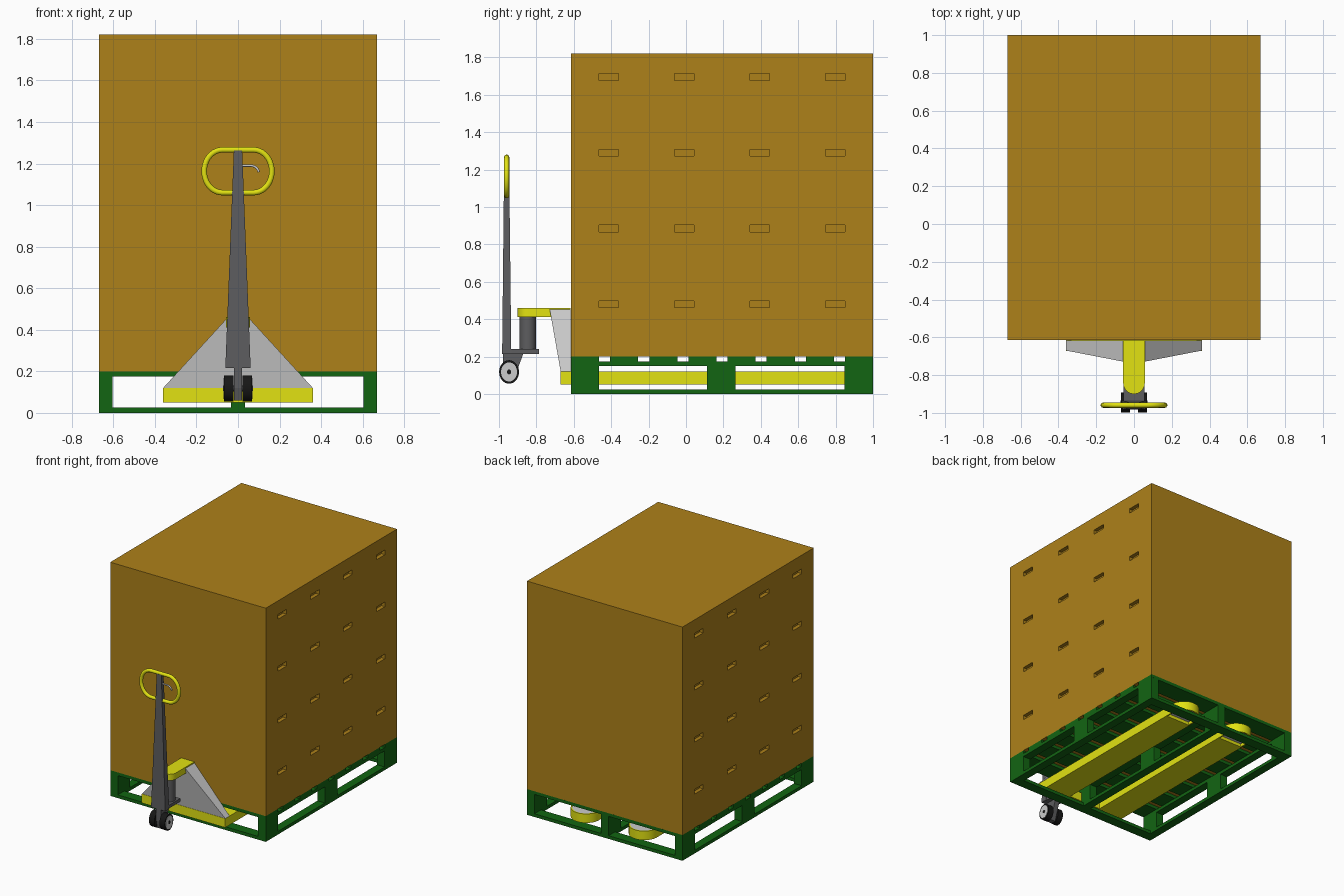
import bpy, bmesh, math
from mathutils import Vector

if "Cube" in bpy.data.objects:
    bpy.data.objects.remove(bpy.data.objects["Cube"])


def material(name, rgb):
    m = bpy.data.materials.new(name)
    m.diffuse_color = (*rgb, 1)
    m.use_nodes = True
    m.node_tree.nodes["Principled BSDF"].inputs["Base Color"].default_value = m.diffuse_color
    return m


GREEN = material("green_paint", (0.006, 0.13, 0.006))
BROWN = material("cardboard", (0.42, 0.22, 0.01))
YELLOW = material("yellow_paint", (0.76, 0.76, 0.006))
DARK = material("dark_steel", (0.11, 0.11, 0.115))
BLACK = material("rubber", (0.008, 0.008, 0.008))


def finish(name, bm, mat=None, smooth=False):
    bmesh.ops.recalc_face_normals(bm, faces=bm.faces)
    me = bpy.data.meshes.new(name)
    bm.to_mesh(me)
    bm.free()
    ob = bpy.data.objects.new(name, me)
    bpy.context.collection.objects.link(ob)
    if mat:
        me.materials.append(mat)
    if smooth:
        bpy.ops.object.select_all(action='DESELECT')
        ob.select_set(True)
        bpy.context.view_layer.objects.active = ob
        bpy.ops.object.shade_smooth_by_angle(angle=math.radians(35))
    return ob


def add_box(bm, x0, x1, y0, y1, z0, z1):
    vs = bmesh.ops.create_cube(bm, size=1)["verts"]
    for v in vs:
        v.co = ((x0 + x1) / 2 + v.co.x * (x1 - x0),
                (y0 + y1) / 2 + v.co.y * (y1 - y0),
                (z0 + z1) / 2 + v.co.z * (z1 - z0))


def boxes(name, dims, mat=None):
    bm = bmesh.new()
    for d in dims:
        add_box(bm, *d)
    return finish(name, bm, mat)


def prism(name, pts, axis, a, b, mat=None, smooth=False):
    """Extrude an outline along x (pts are y,z) or z (pts are x,y)."""
    bm = bmesh.new()
    place = (lambda p, t: (t, *p)) if axis == 'x' else (lambda p, t: (*p, t))
    f = bm.faces.new([bm.verts.new(place(p, a)) for p in pts])
    ext = bmesh.ops.extrude_face_region(bm, geom=[f])["geom"]
    vec = Vector((b - a, 0, 0) if axis == 'x' else (0, 0, b - a))
    bmesh.ops.translate(bm, vec=vec, verts=[v for v in ext if isinstance(v, bmesh.types.BMVert)])
    return finish(name, bm, mat, smooth)


def arc(cx, cy, rx, ry, d0, d1, n):
    return [(cx + rx * math.cos(math.radians(d0 + (d1 - d0) * i / n)),
             cy + ry * math.sin(math.radians(d0 + (d1 - d0) * i / n))) for i in range(n + 1)]


def ellipse(cx, cy, rx, ry, n=32):
    return arc(cx, cy, rx, ry, 0, 360, n)[:-1]


def loft(name, rings, mat=None):
    """Join equal-sized vertex rings, capped at both ends."""
    bm = bmesh.new()
    vs = [[bm.verts.new(p) for p in r] for r in rings]
    n = len(vs[0])
    for lo, hi in zip(vs, vs[1:]):
        for i in range(n):
            bm.faces.new((lo[i], lo[(i + 1) % n], hi[(i + 1) % n], hi[i]))
    bm.faces.new(vs[0])
    bm.faces.new(vs[-1])
    return finish(name, bm, mat)


def rect(hx, y0, y1, z):
    return [(-hx, y0, z), (hx, y0, z), (hx, y1, z), (-hx, y1, z)]


def tube(name, pts, r, cyclic, mat=None):
    cu = bpy.data.curves.new(name, 'CURVE')
    cu.dimensions = '3D'
    cu.bevel_depth = r
    cu.bevel_resolution = 3
    cu.use_fill_caps = True
    sp = cu.splines.new('POLY')
    sp.points.add(len(pts) - 1)
    for p, co in zip(sp.points, pts):
        p.co = (*co, 1)
    sp.use_cyclic_u = cyclic
    sp.use_smooth = True
    ob = bpy.data.objects.new(name, cu)
    bpy.context.collection.objects.link(ob)
    if mat:
        cu.materials.append(mat)


# --- pallet ---
W, F, B = 0.67, -0.615, 1.0
COLS = [(-W, -0.605), (-0.033, 0.033), (0.605, W)]
ROWS = [(F, -0.465), (0.113, 0.265), (0.847, B)]
boxes("pallet_runners", [(*c, F, B, 0, 0.025) for c in COLS], GREEN)
boxes("pallet_end_boards", [(a, b, *y, 0, 0.025)
      for a, b in ((-0.605, -0.033), (0.033, 0.605))
      for y in ((F, F + 0.08), (B - 0.08, B))], GREEN)
boxes("pallet_blocks", [(*c, *r, 0.025, 0.15) for c in COLS for r in ROWS], GREEN)
boxes("pallet_stringers", [(*c, F, B, 0.15, 0.175) for c in COLS], GREEN)
boxes("pallet_slats", [(-W, W, F + i * 0.2093, F + 0.15 + i * 0.2093, 0.175, 0.2)
      for i in range(8)], GREEN)

# --- stacked load with hand holes down both sides ---
load = boxes("load", [(-W, W, F, B, 0.2, 1.82)], BROWN)
holes = []
for s in (-1, 1):
    for i in range(4):
        for j in range(4):
            y = F + (i + 0.5) * 0.40375
            z = 0.2 + j * 0.405 + 0.28
            holes.append((s * W - 0.03, s * W + 0.03, y - 0.053, y + 0.053, z - 0.018, z + 0.018))
cutter = boxes("hand_hole_cutter", holes, BROWN)
cutter.hide_render = True
cutter.hide_viewport = True
cut = load.modifiers.new("hand_holes", 'BOOLEAN')
cut.operation = 'DIFFERENCE'
cut.solver = 'EXACT'
cut.object = cutter

# --- lifting forks with rounded open tips ---
boxes("fork_crossbar", [(-0.36, 0.36, -0.672, -0.56, 0.05, 0.12)], YELLOW)
for side, s in (("left", -1), ("right", 1)):
    x = s * 0.25
    boxes(f"fork_{side}", [(x - 0.11, x + 0.11, -0.56, 0.8, 0.05, 0.12)], YELLOW)
    rim = ([(x + 0.11, 0.8)] + arc(x, 0.87, 0.11, 0.11, 0, 180, 20) + [(x - 0.11, 0.8)]
           + [(x - 0.1, 0.8)] + arc(x, 0.87, 0.1, 0.1, 180, 0, 20) + [(x + 0.1, 0.8)])
    prism(f"fork_tip_{side}", rim, 'z', 0.05, 0.12, YELLOW, True)
    prism(f"fork_tip_plate_{side}",
          [(x + 0.1, 0.8)] + arc(x, 0.87, 0.1, 0.1, 0, 180, 20) + [(x - 0.1, 0.8)],
          'z', 0.075, 0.119)

# --- sloping body and yellow head arm ---
loft("body_panel", [rect(0.36, -0.67, F - 0.002, 0.12), rect(0.05, -0.73, F - 0.002, 0.459)])
prism("head_arm", [(-0.057, F - 0.003)] + arc(0, -0.843, 0.057, 0.057, 180, 360, 16)
      + [(0.057, F - 0.003)], 'z', 0.412, 0.461, YELLOW, True)

# --- pump and steering bracket ---
prism("pump_cylinder", ellipse(0, -0.846, 0.043, 0.043), 'z', 0.235, 0.412, DARK, True)
boxes("pump_base", [(-0.055, 0.055, -0.96, -0.787, 0.215, 0.24)], DARK)
prism("steering_bracket", [(-0.978, 0.215), (-0.87, 0.215), (-0.905, 0.12), (-0.925, 0.06),
                           (-0.965, 0.06), (-0.978, 0.12)], 'x', -0.02, 0.02, DARK)

# --- steering wheels ---
for side, s in (("left", -1), ("right", 1)):
    prism(f"tyre_{side}", ellipse(-0.946, 0.118, 0.053, 0.063), 'x', s * 0.022, s * 0.068, BLACK, True)
    prism(f"wheel_hub_{side}", ellipse(-0.946, 0.118, 0.043, 0.051), 'x', s * 0.03, s * 0.07, None, True)
    prism(f"hub_cap_{side}", ellipse(-0.946, 0.118, 0.011, 0.013, 16), 'x', s * 0.06, s * 0.072, BLACK, True)
prism("axle", ellipse(-0.946, 0.118, 0.012, 0.014, 16), 'x', -0.06, 0.06, DARK, True)

# --- tow bar, grip loop and release lever ---
loft("tow_bar", [rect(0.061, -0.983, -0.934, 0.215), rect(0.02, -0.972, -0.946, 1.262)], DARK)
Y = -0.959
grip = arc(0.075, 1.163, 0.088, 0.103, -90, 90, 20) + arc(-0.075, 1.163, 0.088, 0.103, 90, 270, 20)
tube("grip_loop", [(x, Y, z) for x, z in grip], 0.014, True, YELLOW)
lever = [(0.01, 1.19)] + arc(0.06, 1.155, 0.04, 0.035, 90, 5, 8)
tube("release_lever", [(x, Y, z) for x, z in lever], 0.006, False)
